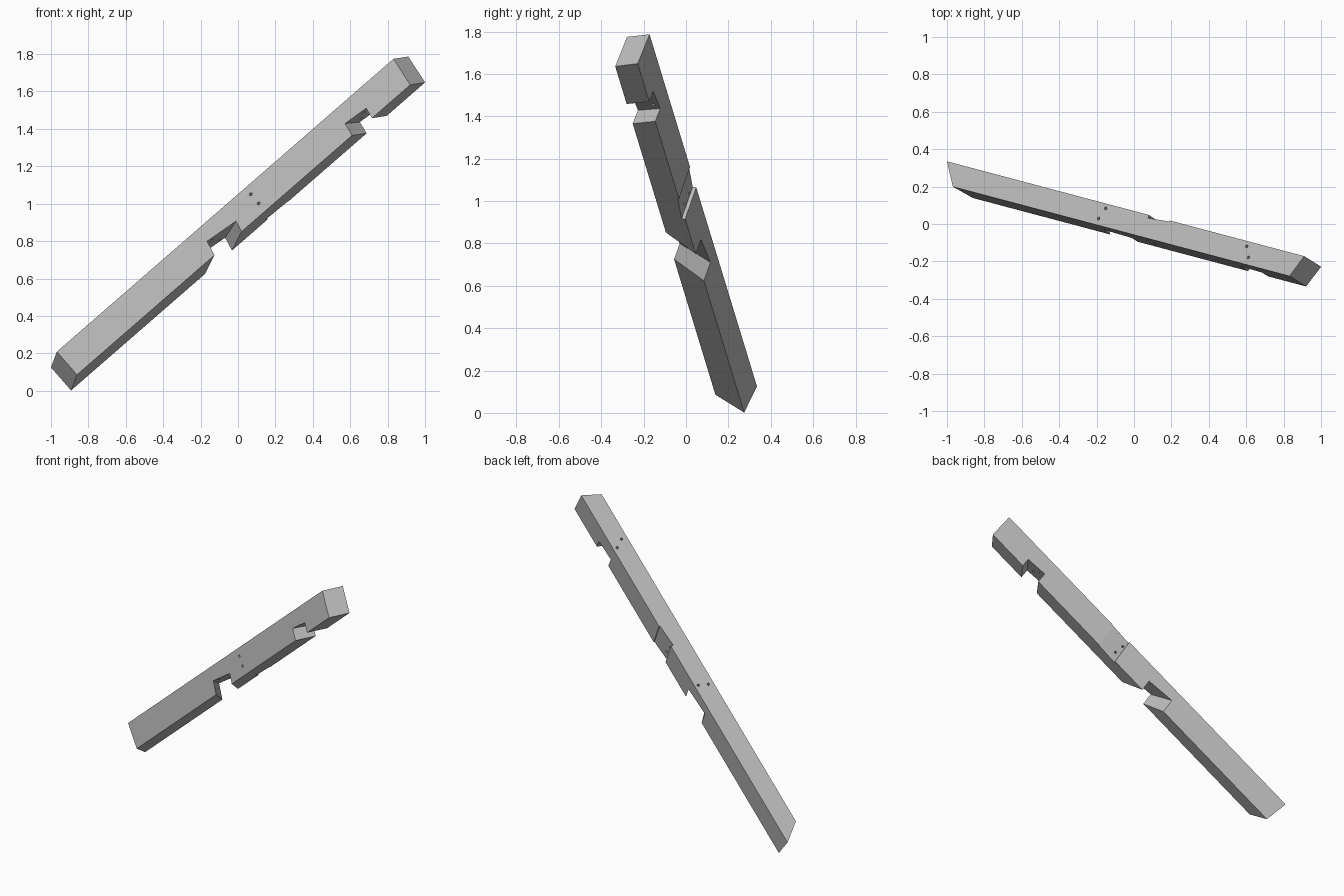
import bpy, bmesh
from mathutils import Vector

cube = bpy.data.objects.get("Cube")
if cube:
    bpy.data.objects.remove(cube, do_unlink=True)

# Beam frame: along = length, down = section depth, front = section thickness
ORIGIN = Vector((-1.0, 0.335, 0.125))
ALONG = Vector((0.7398, -0.1964, 0.6436)).normalized()
DOWN = Vector((0.5655, -0.3335, -0.754))
DOWN = (DOWN - ALONG * DOWN.dot(ALONG)).normalized()
FRONT = DOWN.cross(ALONG)
S0, DEPTH, THICK = -0.722, 0.174, 0.125


def place(s, a, b):
    return ORIGIN + ALONG * (s - S0) + DOWN * a + FRONT * b


def hull(name, points):
    bm = bmesh.new()
    for p in points:
        bm.verts.new(place(*p))
    bmesh.ops.convex_hull(bm, input=bm.verts)
    bmesh.ops.dissolve_limit(bm, angle_limit=0.02, verts=bm.verts, edges=bm.edges)
    bmesh.ops.recalc_face_normals(bm, faces=bm.faces)
    mesh = bpy.data.meshes.new(name)
    bm.to_mesh(mesh)
    bm.free()
    obj = bpy.data.objects.new(name, mesh)
    bpy.context.collection.objects.link(obj)
    return obj


def cut(body, cutter):
    cutter.hide_render = True
    mod = body.modifiers.new("cut", 'BOOLEAN')
    mod.operation = 'DIFFERENCE'
    mod.solver = 'EXACT'
    mod.object = cutter
    bpy.context.view_layer.objects.active = body
    bpy.ops.object.modifier_apply(modifier=mod.name)
    bpy.data.objects.remove(cutter, do_unlink=True)


def notch(low, high, skew, lean, floor, slope):
    # Skewed housing cut up from the underside
    pts = []
    for b in (-0.03, THICK + 0.03):
        for start in (low, high):
            s = start + skew * b
            top = floor + slope * (s - (low + high) / 2)
            pts.append((s + lean * (DEPTH - top), top, b))
            pts.append((s - lean * 0.05, DEPTH + 0.05, b))
    return hull("notch_cutter", pts)


def hole(start, end):
    # Straight round hole between two points of the beam frame
    p, q = place(*start), place(*end)
    bpy.ops.mesh.primitive_cylinder_add(vertices=16, radius=0.008,
                                        depth=(q - p).length, location=(p + q) / 2)
    obj = bpy.context.object
    obj.rotation_mode = 'QUATERNION'
    obj.rotation_quaternion = (q - p).to_track_quat('Z', 'Y')
    bpy.context.view_layer.update()
    return obj


# Beam with obliquely cut ends
beam = hull("notched_beam", [
    (-0.722, 0, 0), (-0.710, DEPTH, 0), (-0.618, 0, THICK), (-0.606, DEPTH, THICK),
    (1.860, 0, 0), (1.849, DEPTH, 0), (1.815, 0, THICK), (1.802, DEPTH, THICK)])

# Two housings on the underside
cut(beam, notch(0.257, 0.453, 1.048, 0.15, 0.083, 0.11))
cut(beam, notch(1.426, 1.570, -0.35, 0.10, 0.107, 0.09))

# Shallow tapered seat on the back
seat = []
for a in (-0.03, DEPTH + 0.03):
    shift = -0.17 * a
    for s, b in ((0.738, 0.018), (0.887, 0.006)):
        seat += [(s + shift, a, b), (s + shift, a, -0.03)]
cut(beam, hull("seat_cutter", seat))

# Bolt holes from the top into the housings, and from front to back
for s, b in ((0.437, 0.026), (0.417, 0.089), (1.458, 0.029), (1.498, 0.085)):
    cut(beam, hole((s, -0.02, b), (s, 0.13, b)))
for s, a in ((0.746, 0.048), (0.750, 0.117)):
    cut(beam, hole((s, a, -0.02), (s, a, THICK + 0.02)))

# Plain grey
grey = bpy.data.materials.new("light_grey")
grey.use_nodes = True
color = (0.5, 0.5, 0.5, 1)
grey.diffuse_color = color
grey.node_tree.nodes["Principled BSDF"].inputs["Base Color"].default_value = color
beam.data.materials.clear()
beam.data.materials.append(grey)
for poly in beam.data.polygons:
    poly.material_index = 0
    poly.use_smooth = False
